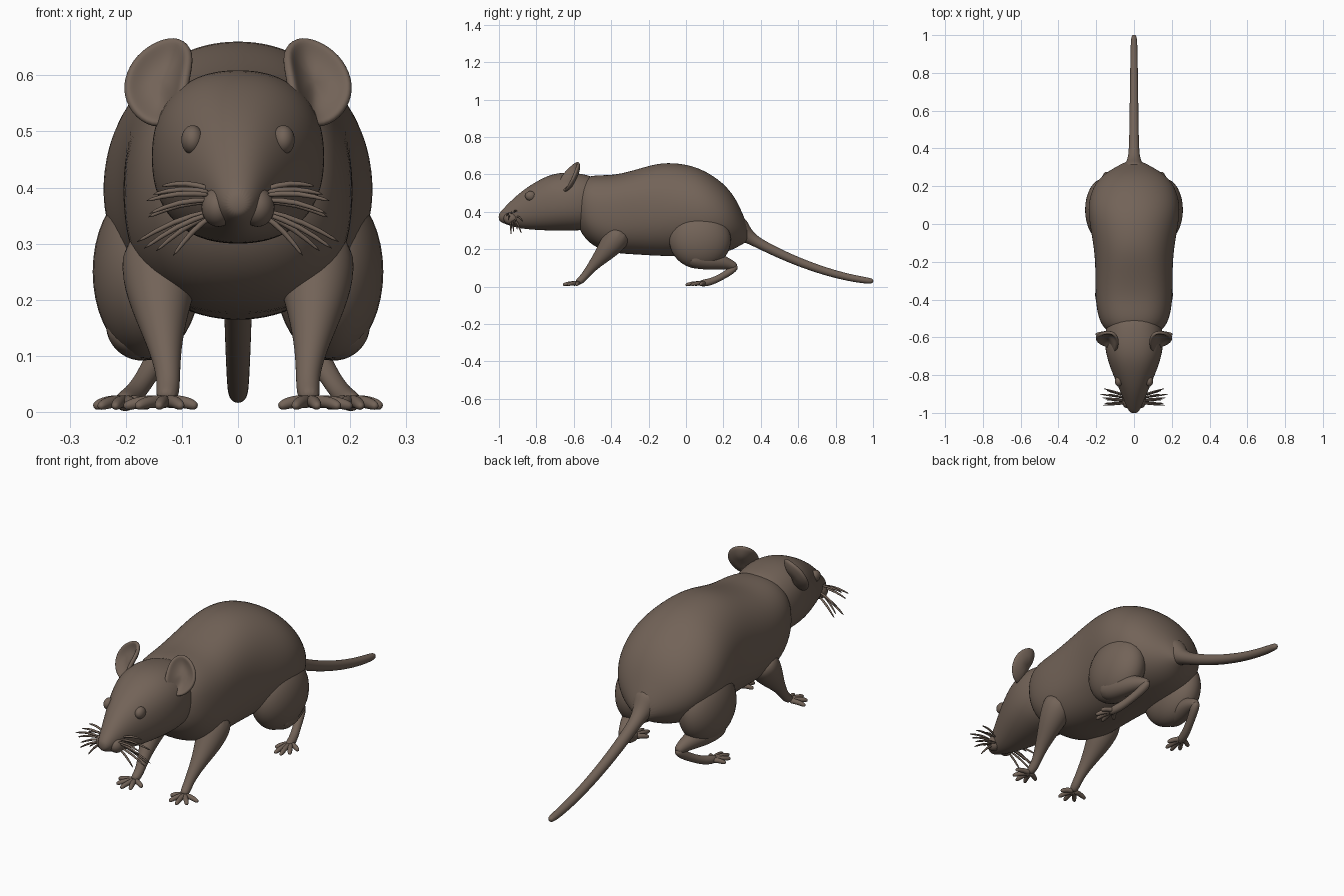
import bpy, bmesh, math
from mathutils import Vector

fur = bpy.data.materials.new("brown fur")
fur.diffuse_color = (0.17, 0.125, 0.097, 1)


def finish(bm, name, mirror=False, levels=2, solid=0):
    bmesh.ops.recalc_face_normals(bm, faces=bm.faces[:])
    for f in bm.faces:
        f.smooth = True
    me = bpy.data.meshes.new(name)
    bm.to_mesh(me)
    bm.free()
    me.materials.append(fur)
    ob = bpy.data.objects.new(name, me)
    bpy.context.collection.objects.link(ob)
    if mirror:
        m = ob.modifiers.new("mirror", 'MIRROR')
        m.use_mirror_merge = False
    if solid:
        s = ob.modifiers.new("thickness", 'SOLIDIFY')
        s.thickness, s.offset = solid, 0
    if levels:
        s = ob.modifiers.new("smooth", 'SUBSURF')
        s.levels = s.render_levels = levels
    return ob


def skin(bm, rings):
    """Bridge a list of point rings into a closed tube."""
    vr = [[bm.verts.new(p) for p in r] for r in rings]
    n = len(vr[0])
    for a, b in zip(vr, vr[1:]):
        for i in range(n):
            j = (i + 1) % n
            bm.faces.new((a[i], a[j], b[j], b[i]))
    bm.faces.new(vr[0])
    bm.faces.new(vr[-1])


def loft(name, sections, n=24):
    """Sections: y, bottom z, top z, half width, roundness exponent."""
    rings = []
    for y, zb, zt, w, e in sections:
        ring = []
        for i in range(n):
            a = 2 * math.pi * i / n
            c, s = math.cos(a), math.sin(a)
            ring.append((math.copysign(abs(c) ** (2 / e), c) * w * 1.01, y,
                         (zb + zt) / 2 + math.copysign(abs(s) ** (2 / e), s) * (zt - zb) / 2 * 1.01))
        rings.append(ring)
    bm = bmesh.new()
    skin(bm, rings)
    return finish(bm, name)


def tube(bm, pts, ref, n=8):
    """Tube through points (x, y, z, radius)."""
    ps = [Vector(p[:3]) for p in pts]
    rings = []
    for i, p in enumerate(ps):
        t = (ps[min(i + 1, len(ps) - 1)] - ps[max(i - 1, 0)]).normalized()
        a = (ref - t * t.dot(ref)).normalized()
        b = t.cross(a)
        r = pts[i][3] * 1.08
        rings.append([p + r * (a * math.cos(k * math.tau / n) + b * math.sin(k * math.tau / n))
                      for k in range(n)])
    skin(bm, rings)


def blob(name, loc, radii, mirror=True):
    bm = bmesh.new()
    bmesh.ops.create_uvsphere(bm, u_segments=32, v_segments=20, radius=1)
    for v in bm.verts:
        v.co = Vector([l + c * r for l, c, r in zip(loc, v.co, radii)])
    return finish(bm, name, mirror, 0)


X, Z = Vector((1, 0, 0)), Vector((0, 0, 1))

# Body and head
loft("body", [
    (-0.585, 0.34, 0.54, 0.11, 2.2), (-0.55, 0.265, 0.583, 0.165, 2.3),
    (-0.48, 0.205, 0.597, 0.193, 2.4), (-0.38, 0.178, 0.594, 0.205, 2.5),
    (-0.25, 0.172, 0.63, 0.203, 2.4), (-0.13, 0.163, 0.666, 0.21, 2.2),
    (0.0, 0.165, 0.656, 0.235, 2.1), (0.1, 0.165, 0.622, 0.245, 2.1),
    (0.2, 0.178, 0.555, 0.218, 2), (0.265, 0.205, 0.475, 0.16, 2),
    (0.305, 0.23, 0.385, 0.09, 2), (0.335, 0.243, 0.31, 0.035, 2)])
loft("head", [
    (-1.002, 0.355, 0.388, 0.016, 2), (-0.985, 0.342, 0.408, 0.032, 2),
    (-0.94, 0.325, 0.455, 0.05, 2), (-0.88, 0.31, 0.51, 0.075, 2.1),
    (-0.80, 0.303, 0.563, 0.11, 2.2), (-0.72, 0.30, 0.602, 0.14, 2.3),
    (-0.64, 0.30, 0.612, 0.156, 2.3), (-0.56, 0.30, 0.604, 0.152, 2.3),
    (-0.45, 0.32, 0.58, 0.12, 2.2)])
blob("nose", (0, -0.98, 0.372), (0.024, 0.019, 0.022), False)
blob("eye", (0.081, -0.832, 0.485), (0.02, 0.028, 0.026))
blob("whisker_pad", (0.035, -0.935, 0.365), (0.03, 0.04, 0.035))

# Ears: cupped discs leaning back
outline = [Vector(p) for p in [
    (0.10, -0.685, 0.55), (0.092, -0.66, 0.60), (0.082, -0.615, 0.645), (0.105, -0.582, 0.668),
    (0.14, -0.575, 0.663), (0.18, -0.585, 0.638), (0.203, -0.60, 0.595), (0.2, -0.62, 0.555),
    (0.175, -0.64, 0.52), (0.13, -0.655, 0.505)]]
mid = sum(outline, Vector()) / len(outline)
back = Vector((-0.25, 0.9, -0.35)).normalized()
bm = bmesh.new()
rows = [[bm.verts.new(mid + (p - mid) * s * 1.03 + back * 0.035 * (1 - s * s)) for p in outline]
        for s in (1, 0.8, 0.4)]
for a, b in zip(rows, rows[1:]):
    for i in range(len(a)):
        j = (i + 1) % len(a)
        bm.faces.new((a[i], a[j], b[j], b[i]))
bm.faces.new(rows[-1])
finish(bm, "ear", True, 2, 0.018)

# Whiskers
bm = bmesh.new()
for x, y, z in [(0.14, -0.90, 0.402), (0.155, -0.93, 0.387), (0.168, -0.96, 0.375),
                (0.162, -0.95, 0.352), (0.185, -0.90, 0.30), (0.172, -0.92, 0.288),
                (0.15, -0.88, 0.283), (0.118, -0.935, 0.275), (0.165, -0.87, 0.345)]:
    base = Vector((0.045, -0.93 + (y + 0.92) * 0.5, 0.35 + (z - 0.275) * 0.36))
    tip = Vector((x, y, z))
    m = (base + tip) / 2 + Z * 0.012
    tube(bm, [(*base, 0.006), (*m, 0.0055), (*tip, 0.0035)], Z, 6)
finish(bm, "whiskers", True, 1)

# Tail
bm = bmesh.new()
tube(bm, [(0, 0.26, 0.32, 0.08), (0, 0.305, 0.29, 0.05), (0, 0.345, 0.258, 0.03),
          (0, 0.42, 0.215, 0.025), (0, 0.55, 0.153, 0.023), (0, 0.70, 0.095, 0.021),
          (0, 0.85, 0.052, 0.019), (0, 0.96, 0.033, 0.017), (0, 1.004, 0.029, 0.013)], X, 12)
finish(bm, "tail")

# Front legs
bm = bmesh.new()
tube(bm, [(0.135, -0.34, 0.31, 0.07), (0.14, -0.39, 0.235, 0.066), (0.137, -0.44, 0.175, 0.046),
          (0.13, -0.495, 0.115, 0.028), (0.124, -0.535, 0.065, 0.02), (0.125, -0.56, 0.035, 0.02),
          (0.128, -0.585, 0.02, 0.016)], X, 12)
finish(bm, "front_leg", True)

# Hind legs
blob("thigh", (0.162, 0.075, 0.25), (0.097, 0.165, 0.155))
bm = bmesh.new()
tube(bm, [(0.185, 0.02, 0.17, 0.055), (0.18, 0.07, 0.145, 0.052), (0.17, 0.14, 0.138, 0.046),
          (0.155, 0.2, 0.13, 0.036), (0.145, 0.245, 0.115, 0.024), (0.142, 0.272, 0.105, 0.016)], X, 12)
finish(bm, "hind_leg", True)
bm = bmesh.new()
tube(bm, [(0.142, 0.272, 0.115, 0.015), (0.147, 0.25, 0.09, 0.02), (0.168, 0.195, 0.055, 0.017),
          (0.188, 0.14, 0.028, 0.018), (0.2, 0.1, 0.02, 0.019), (0.206, 0.07, 0.016, 0.014)], X, 12)
finish(bm, "hind_foot", True)

# Toes fan out from each paw
paws = {
    "front_toes": ((0.128, -0.575), [(0.072, -0.60), (0.10, -0.65), (0.142, -0.66),
                                     (0.182, -0.635), (0.205, -0.585)]),
    "hind_toes": ((0.2, 0.1), [(0.158, 0.045), (0.188, -0.002), (0.22, -0.005),
                               (0.248, 0.025), (0.258, 0.075)])}
for name, ((cx, cy), tips) in paws.items():
    bm = bmesh.new()
    for x, y in tips:
        dx, dy = x - cx, y - cy
        tube(bm, [(cx, cy, 0.018, 0.013), (cx + dx * .45, cy + dy * .45, 0.019, 0.011),
                  (cx + dx * .75, cy + dy * .75, 0.015, 0.0105), (x, y, 0.009, 0.007)], Z)
    finish(bm, name, True)
